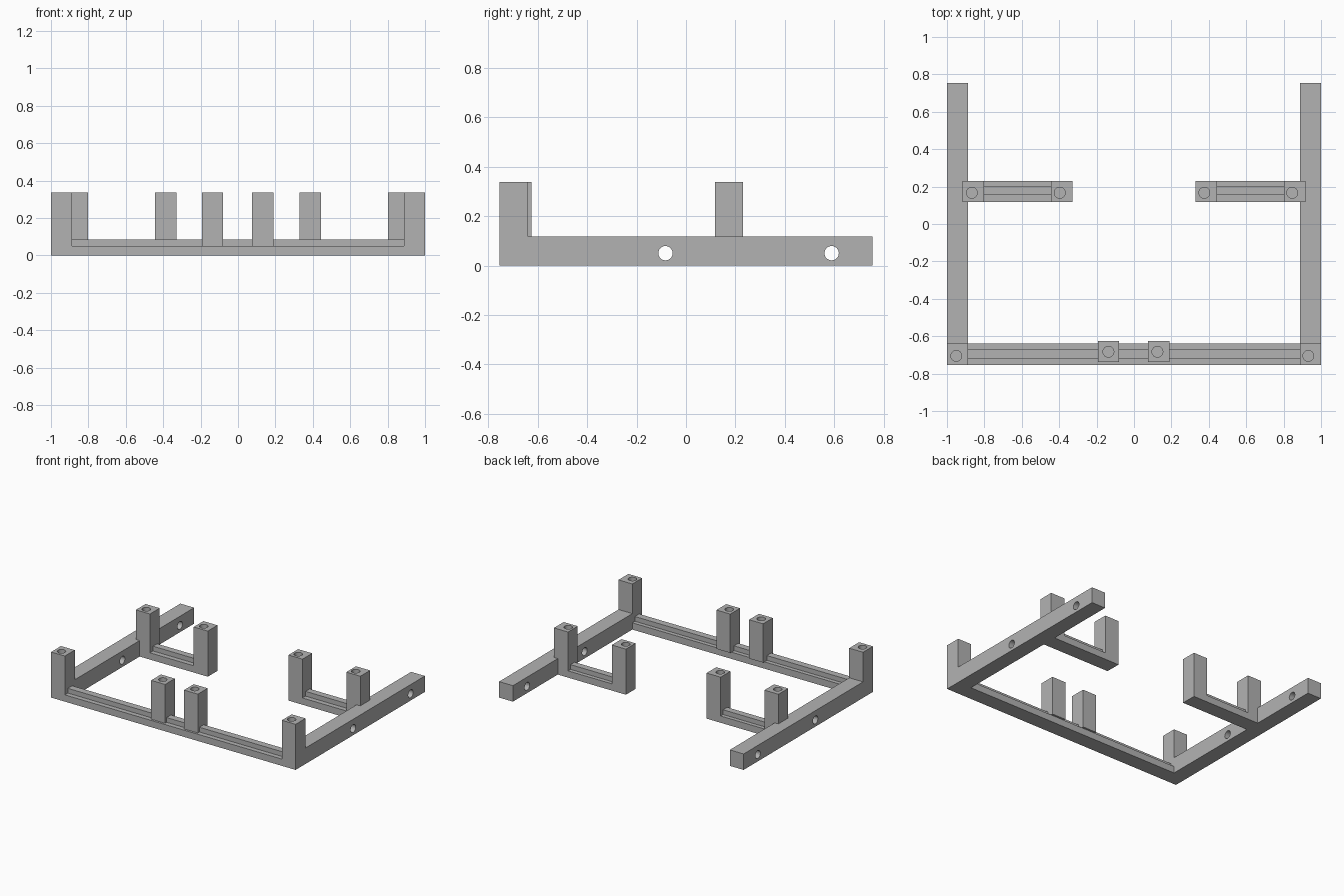
import bpy
from mathutils import Vector

if "Cube" in bpy.data.objects:
    bpy.data.objects.remove(bpy.data.objects["Cube"], do_unlink=True)

grey = bpy.data.materials.new("plain_grey")
grey.use_nodes = True
colour = (0.45, 0.45, 0.45, 1)
grey.diffuse_color = colour
grey.node_tree.nodes["Principled BSDF"].inputs["Base Color"].default_value = colour

RAIL_IN, RAIL_TOP = 0.887, 0.118
FRONT, BEAM_BACK = -0.755, -0.64
BASE_TOP, RIDGE_TOP, POST_TOP = 0.05, 0.085, 0.337
HOLE_R, HOLE_DEPTH = 0.029, 0.1


def box(name, x, y, z):
    """Box spanning the given x, y and z ranges."""
    lo, hi = Vector((min(x), min(y), min(z))), Vector((max(x), max(y), max(z)))
    bpy.ops.mesh.primitive_cube_add(size=1, location=(lo + hi) / 2)
    ob = bpy.context.object
    ob.name = name
    ob.scale = hi - lo
    bpy.ops.object.transform_apply(location=False, rotation=False, scale=True)
    ob.data.materials.append(grey)
    return ob


def drill(ob, centre, depth, rotation=(0, 0, 0)):
    """Cut a round hole into a part."""
    bpy.ops.mesh.primitive_cylinder_add(vertices=32, radius=HOLE_R, depth=depth,
                                        location=centre, rotation=rotation)
    cutter = bpy.context.object
    cutter.hide_render = True
    cutter.data.materials.append(grey)
    mod = ob.modifiers.new("hole", 'BOOLEAN')
    mod.operation = 'DIFFERENCE'
    mod.solver = 'EXACT'
    mod.object = cutter
    bpy.ops.object.select_all(action='DESELECT')
    ob.select_set(True)
    bpy.context.view_layer.objects.active = ob
    bpy.ops.object.modifier_apply(modifier=mod.name)
    bpy.data.objects.remove(cutter, do_unlink=True)
    bpy.ops.object.shade_smooth_by_angle()


def post(name, x, y, bottom, hole):
    """Square post with a blind hole in its top."""
    ob = box(name, x, y, (bottom, POST_TOP))
    drill(ob, (*hole, POST_TOP), 2 * HOLE_DEPTH)


# Front beam with its raised ridge
box("front_beam", (-RAIL_IN, RAIL_IN), (FRONT, BEAM_BACK), (0, BASE_TOP))
box("front_ridge", (-RAIL_IN, RAIL_IN), (-0.72, -0.67), (BASE_TOP, RIDGE_TOP))

# Middle posts, overhanging the beam at the back
for side, x, hole_x in (("right", (-0.193, -0.079), -0.137),
                        ("left", (0.076, 0.189), 0.125)):
    post(side + "_middle_post", x, (-0.739, -0.625), BASE_TOP, (hole_x, -0.683))

# Side rails, corner posts and inner arms
ARM_Y = (0.118, 0.231)
for side, s, corner_x, outer_x, inner_x in (("right", -1, -0.95, -0.867, -0.397),
                                            ("left", 1, 0.932, 0.846, 0.376)):
    rail = box(side + "_rail", (s * RAIL_IN, s), (BEAM_BACK, 0.755), (0, RAIL_TOP))
    for y in (-0.083, 0.589):
        drill(rail, (s * 0.94, y, 0.05), 0.4, (0, 1.5708, 0))
    post(side + "_corner_post", (s * RAIL_IN, s), (FRONT, BEAM_BACK), 0,
         (corner_x, -0.705))
    box(side + "_arm", (s * 0.33, s * RAIL_IN), ARM_Y, (0, BASE_TOP))
    box(side + "_arm_ridge", (s * 0.445, s * 0.803), (0.154, 0.202),
        (BASE_TOP, RIDGE_TOP))
    post(side + "_arm_outer_post", (s * 0.803, s * 0.918), ARM_Y, BASE_TOP,
         (outer_x, 0.167))
    post(side + "_arm_inner_post", (s * 0.33, s * 0.445), ARM_Y, BASE_TOP,
         (inner_x, 0.167))
